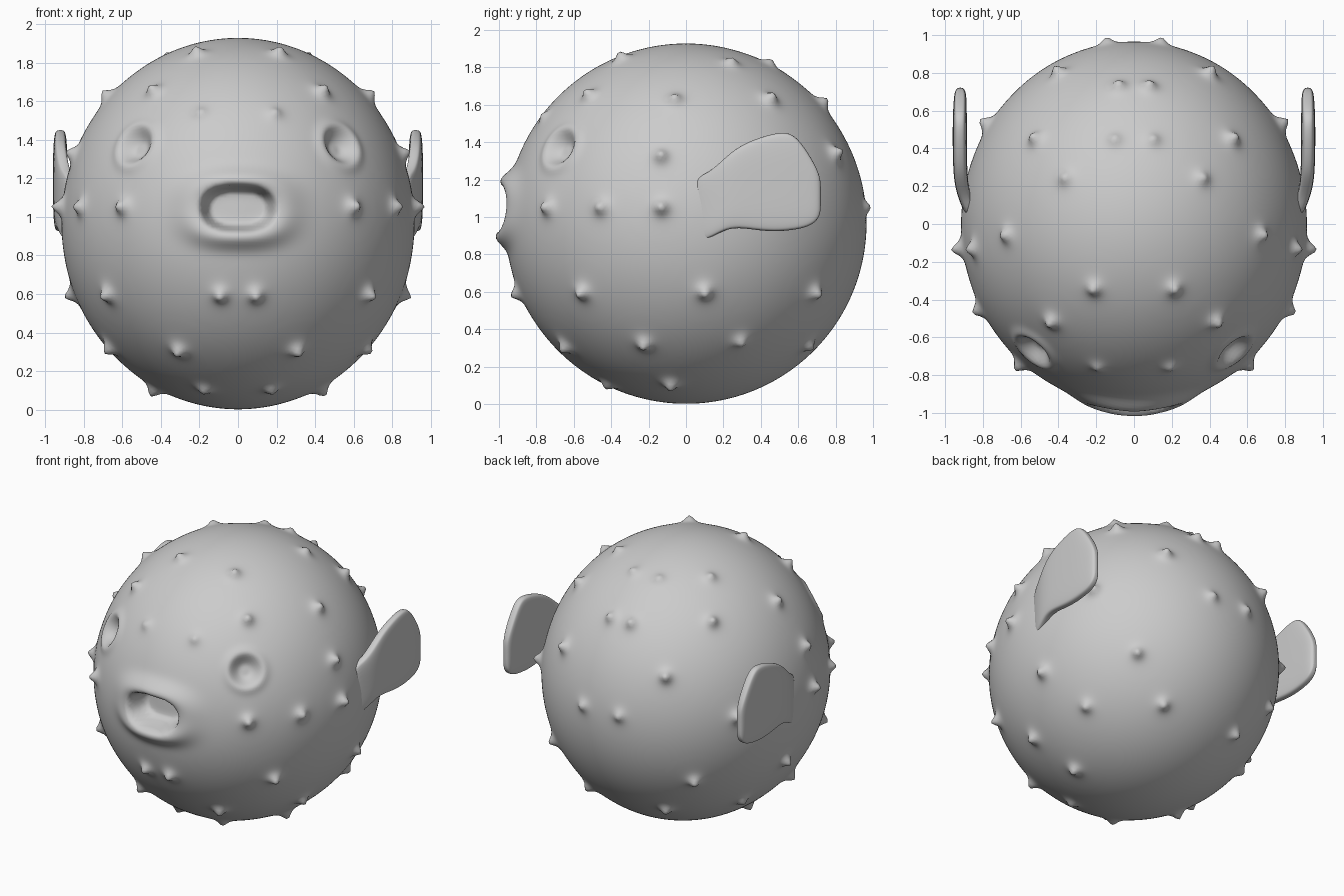
import bpy, bmesh, math
from mathutils import Vector

if "Cube" in bpy.data.objects:
    bpy.data.objects.remove(bpy.data.objects["Cube"])

CENTRE = Vector((0, 0, 0.965))
RADII = Vector((0.915, 0.965, 0.963))


def on_body(x, y, z):
    """Project a point onto the ellipsoid surface."""
    p = Vector((x, y, z)) - CENTRE
    n = Vector([p[i] / RADII[i] for i in range(3)]).normalized()
    return CENTRE + Vector([n[i] * RADII[i] for i in range(3)])


def smooth(t):
    t = max(0.0, min(1.0, t))
    return t * t * (3 - 2 * t)


# spikes: x, y, z, height (mirrored in x)
SPIKES = [
    (.21, -.34, 1.84, .045), (.43, -.51, 1.64, .05), (.19, -.75, 1.53, .025),
    (.68, -.06, 1.63, .045), (.59, -.73, 1.05, .055), (.81, -.45, 1.05, .05),
    (.91, -.13, 1.05, .06), (.84, -.13, 1.32, .05), (.09, -.88, .60, .05),
    (.67, -.55, .60, .055), (.85, .10, .60, .055), (.30, -.63, .32, .05),
    (.17, -.41, .12, .035), (.43, -.08, .11, .05), (.65, -.22, .33, .05),
    (.64, .29, .34, .04), (.54, .68, .60, .05), (.29, .63, .34, .045),
    (.36, .24, 1.82, .035), (.52, .45, 1.63, .05), (.10, .44, 1.81, .03),
    (.08, .72, 1.60, .045), (.40, .80, 1.34, .055), (.14, .95, 1.05, .035),
    (.78, .53, 1.05, .055),
]
tips = [(on_body(s * x, y, z), h) for x, y, z, h in SPIKES for s in (1, -1)]
eyes = [on_body(s * .53, -.67, 1.37) for s in (1, -1)]

# body: dense sphere sculpted with spikes, eye dishes and a lipped mouth
bm = bmesh.new()
bmesh.ops.create_icosphere(bm, subdivisions=7, radius=1)
for v in bm.verts:
    u = v.co.copy()
    p = CENTRE + Vector([u[i] * RADII[i] for i in range(3)])
    n = Vector([u[i] / RADII[i] for i in range(3)]).normalized()
    out = 0.0
    for t, h in tips:
        d2 = (p - t).length_squared
        if d2 < .04:
            out += h * 1.1 / (1 + d2 / .0022) ** 2
    for e in eyes:
        d = (p - e).length
        if d < .25:
            out += .012 * math.exp(-((d - .12) / .035) ** 2)
            out -= .055 * smooth((.12 - d) / .09)
    q = p + n * out
    if p.y < -.6:
        dx, dz = p.x / .235, (p.z - 1.045) / .145
        r = (abs(dx) ** 2.5 + abs(dz) ** 2.5) ** .4
        side = dx * dx / (dx * dx + dz * dz + 1e-6)
        # lips swell above and below, thin at the corners
        q.y -= (.055 - .025 * side) * math.exp(-((r - 1.05) / .38) ** 2)
        q.y += .14 * smooth((.88 - r) / .3)
    v.co = q
for f in bm.faces:
    f.smooth = True
me = bpy.data.meshes.new("body")
bm.to_mesh(me)
bm.free()
bpy.context.collection.objects.link(bpy.data.objects.new("body", me))

# side fin sections: y, low z, high z, x centre, half thickness
FIN = [
    (.02, .86, 1.20, .850, .03), (.12, .88, 1.235, .890, .035),
    (.20, .93, 1.31, .912, .036), (.28, .945, 1.38, .920, .037),
    (.40, .925, 1.43, .922, .038), (.50, .922, 1.455, .922, .038),
    (.57, .93, 1.45, .922, .037), (.63, .94, 1.38, .921, .035),
    (.685, .965, 1.29, .920, .032), (.712, 1.0, 1.23, .920, .024),
    (.722, 1.04, 1.18, .920, .010),
]
SEG = 28


def make_fin(name, side):
    bm = bmesh.new()
    rings = []
    for y, lo, hi, x, th in FIN:
        ring = []
        for i in range(SEG):
            a = 2 * math.pi * i / SEG
            c, s = math.cos(a), math.sin(a)
            w = math.copysign(abs(c) ** .4, c) * th
            h = math.copysign(abs(s) ** .7, s) * (hi - lo) / 2
            ring.append(bm.verts.new((side * (x + w), y, (lo + hi) / 2 + h)))
        rings.append(ring)
    for a, b in zip(rings, rings[1:]):
        for i in range(SEG):
            j = (i + 1) % SEG
            bm.faces.new((a[i], a[j], b[j], b[i]))
    bm.faces.new(rings[0])
    bm.faces.new(rings[-1])
    bmesh.ops.recalc_face_normals(bm, faces=bm.faces)
    for f in bm.faces:
        f.smooth = True
    me = bpy.data.meshes.new(name)
    bm.to_mesh(me)
    bm.free()
    ob = bpy.data.objects.new(name, me)
    bpy.context.collection.objects.link(ob)
    sub = ob.modifiers.new("smooth", 'SUBSURF')
    sub.levels = sub.render_levels = 2


make_fin("right_fin", 1)
make_fin("left_fin", -1)
